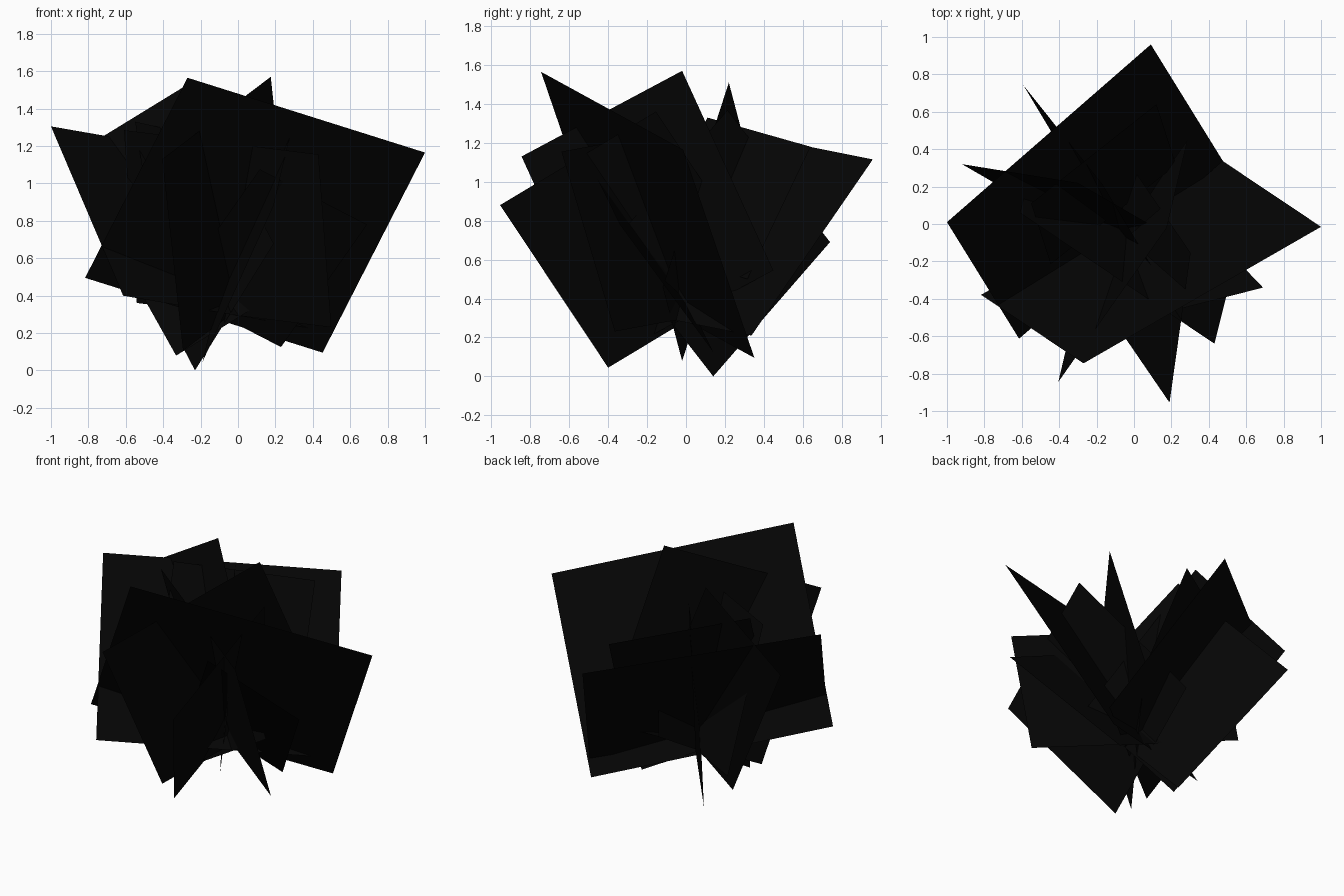
import bpy
from mathutils import Vector

# one near-black colour for every card
mat = bpy.data.materials.new("near_black")
mat.diffuse_color = (0.0015, 0.0015, 0.0015, 1)


def card(name, corner, side_a, side_b):
    """Flat rectangle from a corner and its two neighbouring corners."""
    c, a, b = Vector(corner), Vector(side_a), Vector(side_b)
    u, v = a - c, b - c
    v -= u * (u.dot(v) / u.dot(u))  # keep the corner square
    me = bpy.data.meshes.new(name)
    me.from_pydata([c, c + u, c + u + v, c + v], [], [(0, 1, 2, 3)])
    me.materials.append(mat)
    ob = bpy.data.objects.new(name, me)
    bpy.context.collection.objects.link(ob)
    return ob


# two largest crossing cards
card("large_front_card", (1, -0.015, 1.165), (-0.27, -0.745, 1.565), (0.45, 0.35, 0.096))
card("large_back_card", (-1, 0.01, 1.305), (0.09, 0.96, 1.115), (-0.615, -0.614, 0.40))
# upright cards fanned around the middle
card("front_spike_card", (0.19, -0.955, 0.88), (-0.19, -0.40, 0.045), (0.30, -0.15, 1.355))
card("front_left_card", (-0.405, -0.845, 1.13), (0.175, -0.02, 1.57), (-0.30, -0.385, 0.10))
card("back_left_card", (-0.23, 0.14, 0.0), (-0.59, 0.74, 0.69), (0.19, -0.385, 0.68))
card("left_card", (-0.92, 0.32, 1.13), (-0.30, 0.22, 1.51), (-0.33, -0.02, 0.08))
card("right_card", (0.23, 0.14, 0.125), (0.69, -0.34, 0.78), (-0.33, -0.02, 0.44))
card("cross_card", (0.43, -0.64, 1.155), (-0.61, 0.06, 1.285), (0.505, -0.37, 0.23))
card("inner_back_card", (0.12, 0.64, 1.18), (-0.55, 0.11, 1.33), (0.225, 0.316, 0.50))
